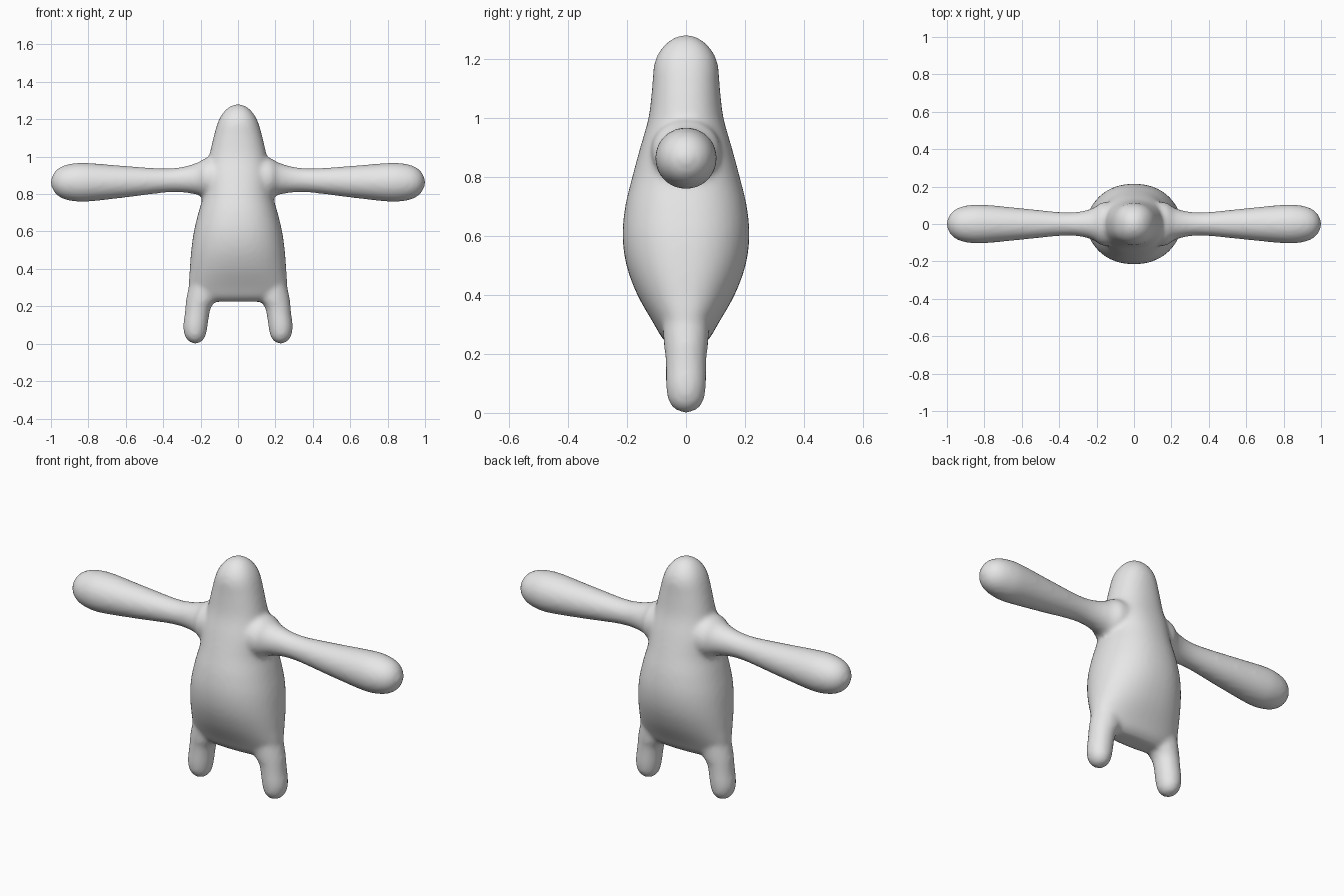
import bpy, bmesh, math
from mathutils import Vector

if "Cube" in bpy.data.objects:
    bpy.data.objects.remove(bpy.data.objects["Cube"])

grey = bpy.data.materials.new("light_grey")
grey.diffuse_color = (0.8, 0.8, 0.8, 1)
grey.use_nodes = True
grey.node_tree.nodes["Principled BSDF"].inputs["Base Color"].default_value = grey.diffuse_color
SIDES, STEPS = 40, 5


def smooth_sections(rows):
    """Catmull-Rom curve through (position, offset, radius_u, radius_y) rows."""
    p = [Vector(r) for r in rows]
    p = [p[0]] + p + [p[-1]]
    out = []
    for a, b, c, d in zip(p, p[1:], p[2:], p[3:]):
        for k in range(STEPS):
            t = k / STEPS
            out.append(0.5 * (2 * b + (c - a) * t + (2 * a - 5 * b + 4 * c - d) * t * t
                              + (3 * b - a - 3 * c + d) * t ** 3))
    return out + [p[-1]]


def loft(bm, rows, along_x=False, side=1, power=2.0):
    """Closed tube of rounded sections running up z, or out along x."""
    rings = []
    for pos, off, ru, ry in smooth_sections(rows):
        ring = []
        for i in range(SIDES):
            a = 2 * math.pi * i / SIDES
            c, s = math.cos(a), math.sin(a)
            u = off + ru * math.copysign(abs(c) ** (2 / power), c)
            y = ry * math.copysign(abs(s) ** (2 / power), s)
            ring.append(bm.verts.new((side * pos, y, u) if along_x else (side * u, y, pos)))
        rings.append(ring)
    for r, q in zip(rings, rings[1:]):
        for i in range(SIDES):
            j = (i + 1) % SIDES
            bm.faces.new((r[i], r[j], q[j], q[i]))
    bm.faces.new(rings[0])
    bm.faces.new(rings[-1])


bm = bmesh.new()

# head and torso
loft(bm, [(0.225, 0, 0.20, 0.045), (0.25, 0, 0.235, 0.078), (0.30, 0, 0.262, 0.108),
          (0.40, 0, 0.258, 0.165), (0.50, 0, 0.25, 0.202), (0.60, 0, 0.236, 0.215),
          (0.70, 0, 0.212, 0.206), (0.80, 0, 0.185, 0.182), (0.90, 0, 0.178, 0.155),
          (1.00, 0, 0.155, 0.127), (1.10, 0, 0.132, 0.115), (1.18, 0, 0.109, 0.108),
          (1.23, 0, 0.083, 0.086), (1.265, 0, 0.048, 0.05), (1.282, 0, 0.008, 0.008)],
     power=2.2)

for side in (1, -1):
    # arm, swelling towards a rounded end
    loft(bm, [(0.08, 0.885, 0.12, 0.12), (0.17, 0.885, 0.108, 0.115),
              (0.22, 0.882, 0.085, 0.085), (0.30, 0.877, 0.068, 0.065),
              (0.40, 0.872, 0.065, 0.064), (0.60, 0.866, 0.084, 0.084),
              (0.80, 0.863, 0.103, 0.103), (0.88, 0.863, 0.101, 0.101),
              (0.94, 0.863, 0.086, 0.086), (0.98, 0.863, 0.056, 0.056),
              (1.002, 0.863, 0.01, 0.01)], along_x=True, side=side)
    # leg with a rounded foot
    loft(bm, [(0.0, 0.228, 0.01, 0.01), (0.012, 0.228, 0.035, 0.037),
              (0.04, 0.229, 0.055, 0.059), (0.09, 0.228, 0.065, 0.068),
              (0.16, 0.219, 0.066, 0.069), (0.20, 0.211, 0.07, 0.071),
              (0.24, 0.195, 0.082, 0.076), (0.32, 0.18, 0.08, 0.08)], side=side)

bmesh.ops.recalc_face_normals(bm, faces=bm.faces)
mesh = bpy.data.meshes.new("figure_body")
bm.to_mesh(mesh)
bm.free()
mesh.materials.append(grey)
body = bpy.data.objects.new("figure_body", mesh)
bpy.context.collection.objects.link(body)

# blend the limbs into the torso as one soft skin
remesh = body.modifiers.new("merge", 'REMESH')
remesh.mode = 'VOXEL'
remesh.voxel_size = 0.012
remesh.use_smooth_shade = True
soften = body.modifiers.new("soften", 'SMOOTH')
soften.factor = 0.5
soften.iterations = 8
